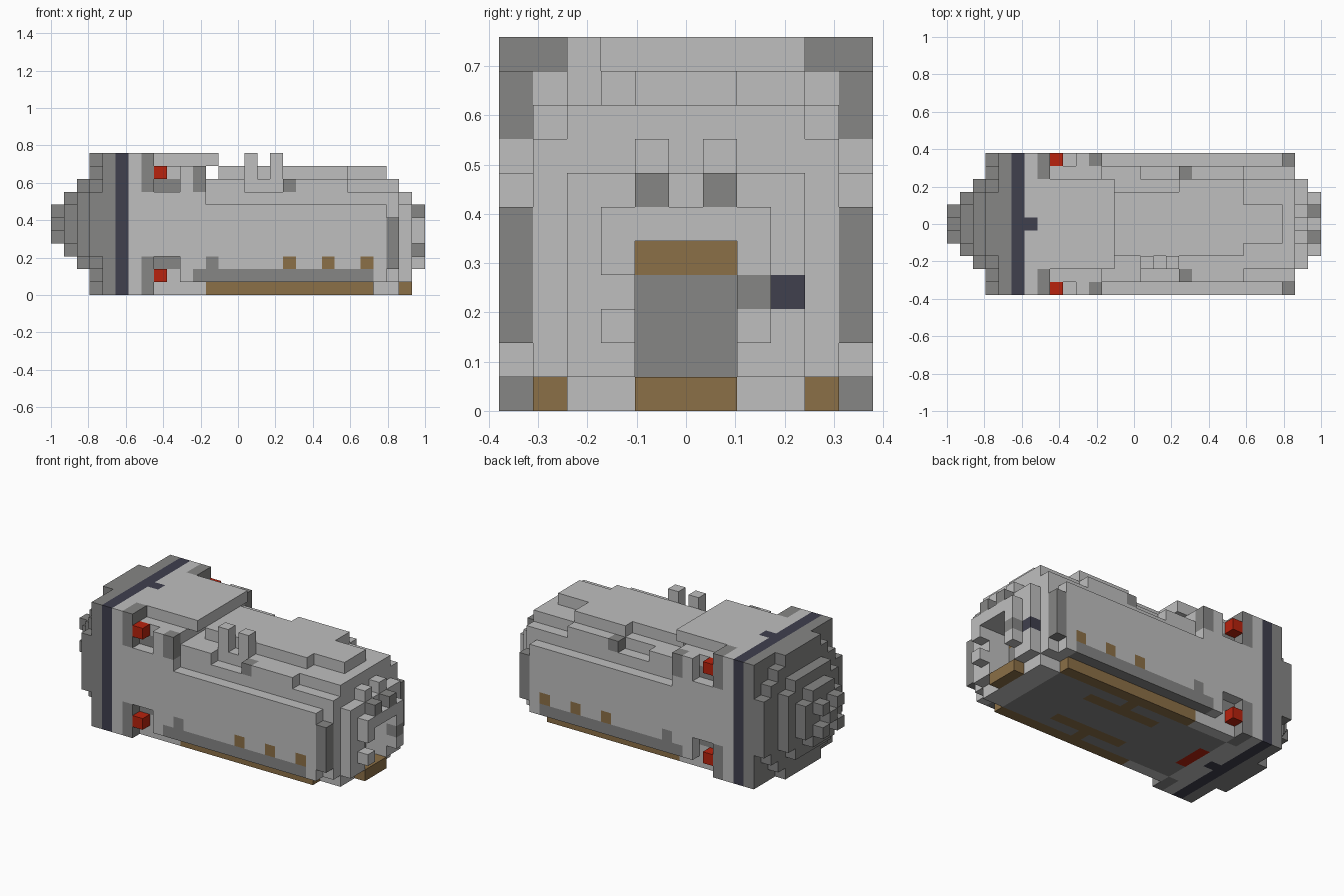
import bpy, bmesh

cube = bpy.data.objects.get("Cube")
if cube:
    bpy.data.objects.remove(cube, do_unlink=True)

V = 2 / 29                      # block edge length
MID = 5                         # middle block across y and z
COLOURS = {
    "light_grey": (0.52, 0.52, 0.52),
    "mid_grey": (0.24, 0.24, 0.235),
    "bronze": (0.26, 0.16, 0.063),
    "navy": (0.05, 0.05, 0.076),
    "red": (0.48, 0.016, 0.004),
}
NAMES = list(COLOURS)
MATS = []
for name, rgb in COLOURS.items():
    m = bpy.data.materials.new(name)
    m.use_nodes = True
    m.diffuse_color = (*rgb, 1)
    m.node_tree.nodes["Principled BSDF"].inputs["Base Color"].default_value = (*rgb, 1)
    MATS.append(m)

cells = {}                      # block position -> (part, colour)


def fill(part, colour, x, y, z):
    """Fill an inclusive range of blocks; later fills replace earlier ones."""
    for i in range(x[0], x[1] + 1):
        for j in range(y[0], y[1] + 1):
            for k in range(z[0], z[1] + 1):
                cells[i, j, k] = (part, colour)


def both(part, colour, x, y, z):
    """Fill a range and its mirror image across y."""
    fill(part, colour, x, y, z)
    fill(part, colour, x, (10 - y[1], 10 - y[0]), z)


def clear(x, y, z):
    for i in range(x[0], x[1] + 1):
        for j in range(y[0], y[1] + 1):
            for k in range(z[0], z[1] + 1):
                cells.pop((i, j, k), None)


def disc(part, colour, i, radius):
    for j in range(11):
        for k in range(11):
            if (j - MID) ** 2 + (k - MID) ** 2 <= radius ** 2:
                cells[i, j, k] = (part, colour)


# stepped dome on the closed end
for i, r in ((3, 5.4), (2, 3.7), (1, 2.3)):
    disc("end_dome", "mid_grey", i, r)
for j in range(4, 7):
    for k in range(4, 7):
        if (j + k) % 2 == 0:
            fill("end_dome", "mid_grey", (0, 0), (j, j), (k, k))

# square collar with its dark band
fill("collar", "mid_grey", (4, 4), (0, 10), (0, 10))
fill("collar_band", "navy", (5, 5), (0, 10), (0, 10))
fill("shoulder", "light_grey", (6, 7), (0, 10), (0, 10))
for k in (0, 10):
    fill("collar_band", "navy", (6, 6), (MID, MID), (k, k))
for z in ((0, 2), (8, 10)):
    both("shoulder_pad", "mid_grey", (7, 7), (0, 1), z)

# neck with notched edges
fill("neck", "light_grey", (8, 11), (0, 10), (3, 7))
fill("neck", "light_grey", (8, 11), (1, 9), (0, 9))
fill("neck", "light_grey", (8, 12), (2, 8), (10, 10))
fill("neck", "mid_grey", (8, 11), (2, 8), (0, 0))
fill("neck", "red", (8, 8), (4, 6), (0, 0))
for k in (2, 8):
    both("neck", "mid_grey", (8, 9), (1, 1), (k, k))

# thrusters and clamps in the notches
for k in (1, 9):
    both("thruster", "red", (8, 8), (0, 0), (k, k))
for z in ((1, 2), (8, 9)):
    both("clamp", "light_grey", (10, 10), (0, 0), z)
both("clamp", "mid_grey", (11, 11), (0, 0), (8, 9))
both("clamp", "light_grey", (11, 11), (0, 0), (2, 2))

# main hull, narrowing in steps towards the roof
fill("hull", "light_grey", (12, 25), (0, 10), (1, 6))
fill("hull", "light_grey", (12, 25), (1, 9), (7, 7))
fill("hull", "light_grey", (12, 25), (2, 8), (8, 8))
both("hull", "light_grey", (12, 14), (1, 1), (8, 8))
both("hull", "mid_grey", (18, 18), (1, 1), (8, 8))
both("hull", "light_grey", (19, 22), (1, 1), (8, 8))
both("hull", "mid_grey", (12, 12), (0, 0), (2, 2))
both("hull_sill", "mid_grey", (11, 24), (0, 0), (1, 1))
fill("hull_sill", "mid_grey", (12, 24), (1, 9), (1, 1))
for i in (18, 21, 24):
    both("side_marker", "bronze", (i, i), (0, 0), (2, 2))

# raised roof deck and two knobs
fill("roof_deck", "light_grey", (13, 22), (3, 7), (9, 9))
fill("roof_deck", "light_grey", (23, 25), (4, 6), (9, 9))
fill("roof_deck", "light_grey", (18, 22), (8, 8), (9, 9))
for i in (15, 17):
    fill("roof_knob", "light_grey", (i, i), (2, 2), (9, 10))

# belly with bronze skids and streaks
fill("belly", "mid_grey", (12, 24), (1, 9), (0, 0))
both("skid", "bronze", (12, 24), (1, 1), (0, 0))
both("belly_streak", "bronze", (14, 20), (3, 3), (0, 0))
both("belly_streak", "bronze", (17, 17), (2, 2), (0, 0))
fill("belly", "light_grey", (25, 26), (2, 8), (0, 0))

# stepped docking end
fill("dock_frame", "light_grey", (26, 26), (1, 9), (1, 7))
fill("dock_frame", "light_grey", (26, 26), (2, 8), (8, 8))
both("dock_post", "mid_grey", (26, 26), (0, 0), (2, 5))
fill("dock_ring", "light_grey", (27, 27), (2, 8), (1, 6))
for j in (4, 6):
    fill("dock_ring", "light_grey", (27, 27), (j, j), (7, 7))
    fill("dock_lug", "mid_grey", (28, 28), (j, j), (6, 6))
fill("dock_ring", "navy", (27, 27), (8, 8), (3, 3))
fill("dock_lug", "light_grey", (28, 28), (4, 6), (5, 5))
both("dock_lug", "light_grey", (28, 28), (3, 3), (4, 5))
both("dock_lug", "light_grey", (28, 28), (3, 3), (2, 2))
fill("dock_lug", "mid_grey", (28, 28), (7, 7), (3, 3))

# recessed hatch and its step
clear((26, 28), (4, 6), (1, 4))
fill("hatch", "mid_grey", (25, 25), (4, 6), (1, 3))
fill("hatch", "bronze", (25, 25), (4, 6), (4, 4))
fill("hatch_step", "bronze", (27, 27), (4, 6), (0, 0))

# turn each part into a mesh of its exposed block faces
for part in sorted({p for p, c in cells.values()}):
    bm = bmesh.new()
    verts = {}
    for pos, (owner, colour) in cells.items():
        if owner != part:
            continue
        for axis in range(3):
            u, w = (axis + 1) % 3, (axis + 2) % 3
            for side in (0, 1):
                near = list(pos)
                near[axis] += 2 * side - 1
                if tuple(near) in cells:
                    continue
                loop = []
                for a, b in ((0, 0), (1, 0), (1, 1), (0, 1)):
                    p = list(pos)
                    p[axis] += side
                    p[u] += a
                    p[w] += b
                    p = tuple(p)
                    if p not in verts:
                        verts[p] = bm.verts.new((p[0] * V - 1, (p[1] - 5.5) * V, p[2] * V))
                    loop.append(verts[p])
                face = bm.faces.new(loop if side else loop[::-1])
                face.material_index = NAMES.index(colour)
    mesh = bpy.data.meshes.new(part)
    bm.to_mesh(mesh)
    bm.free()
    for m in MATS:
        mesh.materials.append(m)
    bpy.context.collection.objects.link(bpy.data.objects.new(part, mesh))
